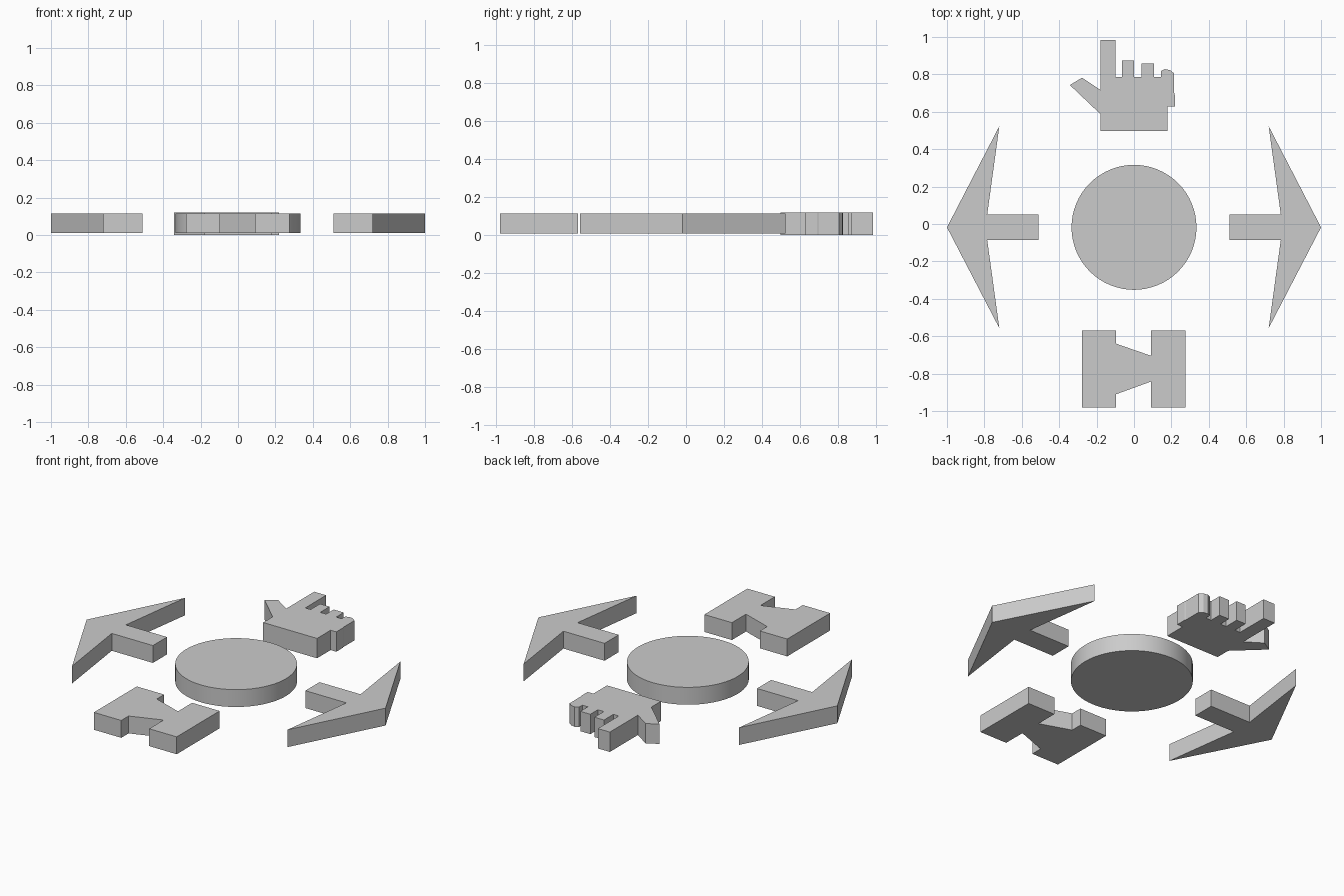
import bpy, bmesh, math

if "Cube" in bpy.data.objects:
    bpy.data.objects.remove(bpy.data.objects["Cube"])


def plate(name, outline, z0, z1):
    """Flat plate: a closed outline extruded from z0 up to z1."""
    bm = bmesh.new()
    base = bm.faces.new([bm.verts.new((x, y, z0)) for x, y in outline])
    top = bmesh.ops.extrude_face_region(bm, geom=[base], use_keep_orig=True)["geom"]
    for v in top:
        if isinstance(v, bmesh.types.BMVert):
            v.co.z = z1
    bmesh.ops.recalc_face_normals(bm, faces=bm.faces)
    mesh = bpy.data.meshes.new(name)
    bm.to_mesh(mesh)
    bm.free()
    obj = bpy.data.objects.new(name, mesh)
    bpy.context.collection.objects.link(obj)
    return obj


LOW, HIGH = 0.01, 0.115

# Left and right arrows
arrow = [(1, -0.018), (0.72, 0.523), (0.785, 0.05), (0.51, 0.05),
         (0.51, -0.085), (0.785, -0.085), (0.72, -0.557)]
for name, side in (("left_arrow", -1), ("right_arrow", 1)):
    plate(name, [(side * x, y) for x, y in arrow], LOW, HIGH)

# Notched block at the front
plate("notched_block",
      [(-0.278, -0.57), (-0.095, -0.57), (-0.095, -0.64), (0.092, -0.705),
       (0.092, -0.57), (0.276, -0.57), (0.276, -0.98), (0.092, -0.98),
       (0.092, -0.842), (-0.095, -0.91), (-0.095, -0.98), (-0.278, -0.98)],
      LOW, HIGH)

# Pointing hand at the back: palm, little finger, three fingers, thumb
knuckle = 0.785
hand = [(-0.18, 0.498), (0.18, 0.498), (0.18, 0.628), (0.218, 0.628),
        (0.218, 0.69), (0.215, 0.70), (0.215, 0.805), (0.192, 0.823),
        (0.165, 0.828), (0.144, 0.818), (0.144, knuckle)]
for right, left, tip in ((0.107, 0.04, 0.857), (0.0, -0.064, 0.875), (-0.1, -0.18, 0.985)):
    hand += [(right, knuckle), (right, tip), (left, tip)]
    if left > -0.18:
        hand.append((left, knuckle))
hand += [(-0.18, 0.717), (-0.278, 0.782), (-0.343, 0.743), (-0.18, 0.588)]
plate("pointing_hand", hand, 0.0, 0.12)

# Round centre button
bpy.ops.mesh.primitive_cylinder_add(vertices=64, radius=0.334, depth=HIGH - LOW,
                                    location=(0, -0.018, (LOW + HIGH) / 2))
bpy.context.object.name = "centre_disc"
bpy.ops.object.shade_smooth_by_angle(angle=math.radians(30))
